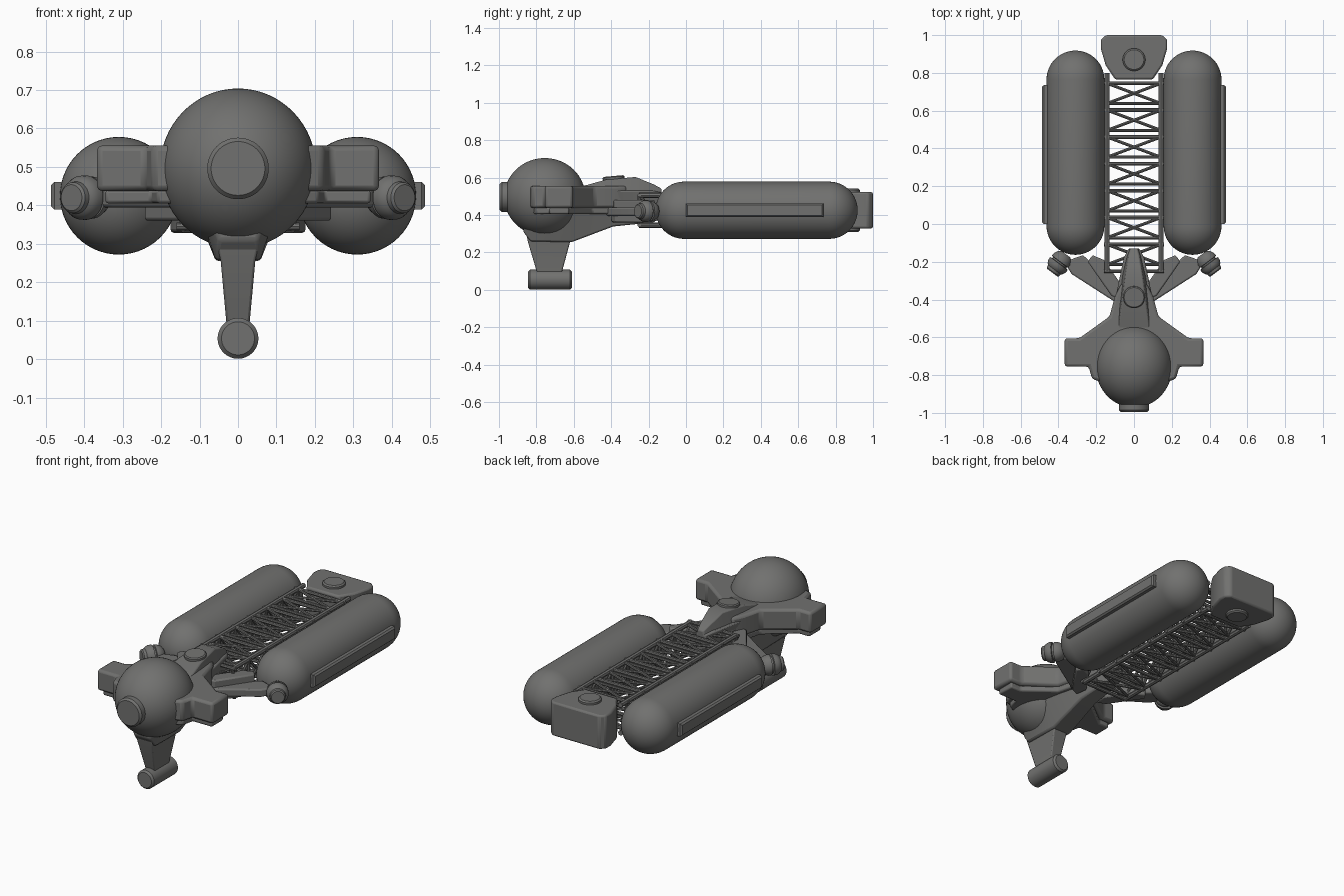
import bpy, bmesh, math
from mathutils import Vector

if "Cube" in bpy.data.objects:
    bpy.data.objects.remove(bpy.data.objects["Cube"])

grey = bpy.data.materials.new("dark grey")
grey.diffuse_color = (0.165, 0.165, 0.16, 1)
grey.use_nodes = True
grey.node_tree.nodes["Principled BSDF"].inputs["Base Color"].default_value = grey.diffuse_color


def finish(name, bm, bevel=0.0, smooth=True):
    bmesh.ops.recalc_face_normals(bm, faces=bm.faces)
    me = bpy.data.meshes.new(name)
    bm.to_mesh(me)
    bm.free()
    me.materials.append(grey)
    ob = bpy.data.objects.new(name, me)
    bpy.context.collection.objects.link(ob)
    bpy.context.view_layer.objects.active = ob
    bpy.ops.object.select_all(action='DESELECT')
    ob.select_set(True)
    if bevel:
        m = ob.modifiers.new("bevel", 'BEVEL')
        m.width, m.segments, m.limit_method = bevel, 2, 'ANGLE'
        m.angle_limit = math.radians(35)
    if smooth:
        bpy.ops.object.shade_smooth_by_angle(angle=math.radians(32))
    return ob


def loft(name, rings, bevel=0.0):
    """Skin a list of closed rings and cap the ends."""
    bm = bmesh.new()
    vs = [[bm.verts.new(p) for p in r] for r in rings]
    n = len(vs[0])
    for a, b in zip(vs, vs[1:]):
        for i in range(n):
            bm.faces.new((a[i], a[(i + 1) % n], b[(i + 1) % n], b[i]))
    bm.faces.new(vs[0])
    bm.faces.new(vs[-1])
    return finish(name, bm, bevel)


def plate(name, outline, z0, z1, bevel=0.0):
    return loft(name, [[(x, y, z) for x, y in outline] for z in (z0, z1)], bevel)


def mirrored(half):
    return half + [(-x, y) for x, y in reversed(half) if x > 0]


def revolve(name, origin, axis, profile, n=48):
    """Turn (distance, radius) points about an axis."""
    q = Vector(axis).to_track_quat('Z', 'Y')
    o = Vector(origin)
    return loft(name, [[o + q @ Vector((r * math.cos(2 * math.pi * i / n),
                                        r * math.sin(2 * math.pi * i / n), d))
                        for i in range(n)] for d, r in profile])


def rod(bm, a, b, r):
    a, b = Vector(a), Vector(b)
    q = (b - a).to_track_quat('Z', 'Y').to_matrix().to_4x4()
    q.translation = (a + b) / 2
    bmesh.ops.create_cone(bm, cap_ends=True, segments=8, radius1=r, radius2=r,
                          depth=(b - a).length, matrix=q)


# Round cabin with a nose port
bm = bmesh.new()
bmesh.ops.create_uvsphere(bm, u_segments=64, v_segments=32, radius=1)
bmesh.ops.scale(bm, vec=(0.203, 0.217, 0.208), verts=bm.verts)
bmesh.ops.translate(bm, vec=(0, -0.755, 0.496), verts=bm.verts)
finish("cabin", bm)
revolve("nose_port", (0, -0.93, 0.496), (0, -1, 0),
        [(0, 0.08), (0.055, 0.08), (0.066, 0.07)])

# Winged deck and thinner tier below it
plate("winged_deck", mirrored([(0, -0.86), (0.1, -0.86), (0.222, -0.82), (0.24, -0.755),
      (0.367, -0.755), (0.367, -0.605), (0.29, -0.605), (0.13, -0.49),
      (0.1, -0.38), (0.07, -0.32), (0, -0.30)]), 0.437, 0.556, 0.014)
plate("lower_deck", mirrored([(0, -0.85), (0.1, -0.85), (0.21, -0.80), (0.225, -0.73),
      (0.345, -0.73), (0.345, -0.625), (0.28, -0.625), (0.12, -0.50),
      (0.09, -0.38), (0, -0.32)]), 0.405, 0.44, 0.008)

# Hull below the deck, tapering to the rear
hull = [(-0.87, 0.10, 0.45, 0.05, 0.31), (-0.83, 0.12, 0.45, 0.058, 0.258),
        (-0.61, 0.14, 0.46, 0.058, 0.255), (-0.39, 0.10, 0.53, 0.05, 0.338),
        (-0.18, 0.055, 0.53, 0.04, 0.36), (-0.13, 0.03, 0.52, 0.025, 0.38)]
loft("hull", [[(-wt, y, zt), (wt, y, zt), (wb, y, zb), (-wb, y, zb)]
              for y, wt, zt, wb, zb in hull], 0.008)

# Raised spine and its round hatch
spine = [(-0.60, 0.10, 0.085, 0.545), (-0.53, 0.10, 0.08, 0.56), (-0.43, 0.095, 0.066, 0.588),
         (-0.27, 0.07, 0.045, 0.603), (-0.17, 0.047, 0.028, 0.562), (-0.13, 0.03, 0.018, 0.54)]
loft("spine", [[(-wb, y, 0.48), (wb, y, 0.48), (wt, y, z), (-wt, y, z)]
               for y, wb, wt, z in spine], 0.006)
revolve("spine_hatch", (0, -0.385, 0.57), (0, -0.09, 1),
        [(0, 0.058), (0.033, 0.058), (0.038, 0.052)])

# Landing leg and foot
loft("landing_leg", [[(-w, y0, z), (w, y0, z), (w, y1, z), (-w, y1, z)]
     for z, w, y0, y1 in [(0.07, 0.028, -0.79, -0.67), (0.255, 0.045, -0.845, -0.62),
                          (0.33, 0.06, -0.86, -0.58)]], 0.006)
revolve("landing_foot", (0, -0.845, 0.054), (0, 1, 0),
        [(0, 0.043), (0.01, 0.053), (0.225, 0.053), (0.235, 0.043)])

# Side tanks with rails, pods and support arms
R, Y0, Y1 = 0.153, -0.163, 0.918
arc = [(R * (1 - math.cos(a)), max(R * math.sin(a), 0.001))
       for a in [math.pi / 2 * i / 14 for i in range(15)]]
capsule = arc + [(Y1 - Y0 - d, r) for d, r in reversed(arc)]
for s, side in ((1, "right"), (-1, "left")):
    revolve(side + "_tank", (s * 0.31, Y0, 0.425), (0, 1, 0), capsule, 56)
    loft(side + "_tank_rail", [[(s * x, 0 + e, 0.425 - h), (s * x, 0.735 - e, 0.425 - h),
         (s * x, 0.735 - e, 0.425 + h), (s * x, e, 0.425 + h)]
         for x, h, e in [(0.45, 0.036, 0), (0.477, 0.036, 0), (0.486, 0.028, 0.008)]])
    revolve(side + "_pod", (s * 0.36, -0.16, 0.42), (s * 0.6, -0.8, 0),
            [(0, 0.028), (0.012, 0.045), (0.035, 0.055), (0.05, 0.055), (0.052, 0.046),
             (0.06, 0.046), (0.062, 0.058), (0.08, 0.057), (0.095, 0.05),
             (0.102, 0.042), (0.116, 0.040), (0.122, 0.034)], 32)
    arm = [(0.08, -0.43), (0.12, -0.40), (0.33, -0.265), (0.37, -0.20),
           (0.27, -0.165), (0.21, -0.22), (0.08, -0.33)]
    plate(side + "_arm", [(s * x, y) for x, y in arm], 0.395, 0.44, 0.008)
    brace = [(0.07, -0.40), (0.12, -0.38), (0.245, -0.20), (0.22, -0.165), (0.16, -0.19), (0.06, -0.33)]
    plate(side + "_arm_brace", [(s * x, y) for x, y in brace], 0.36, 0.48, 0.008)

# Lattice truss between the tanks
bm = bmesh.new()
X, ZB, ZT, N = 0.143, 0.345, 0.505, 7
ys = [-0.25 + i * 0.995 / N for i in range(N + 1)]
for s in (1, -1):
    for z in (ZB, ZT):
        rod(bm, (s * X, -0.25, z), (s * X, 0.80, z), 0.014)
for i, y in enumerate(ys):
    for z in (ZB, ZT):
        rod(bm, (-0.16, y, z), (0.16, y, z), 0.010)
        if i < N:
            rod(bm, (-X, y + 0.035, z), (X, y + 0.035, z), 0.008)
    for s in (1, -1):
        rod(bm, (s * X, y, ZB), (s * X, y, ZT), 0.009)
    if i < N:
        y2 = ys[i + 1]
        for s in (1, -1):
            for z in (ZB, ZT):
                rod(bm, (-s * X, y + 0.035, z), (s * X, y2, z), 0.008)
            rod(bm, (s * X, y, ZB), (s * X, y2, ZT), 0.008)
            rod(bm, (s * X, y, ZT), (s * X, y2, ZB), 0.008)
            rod(bm, (-s * X, y, ZB), (s * X, y, ZT), 0.007)
finish("truss", bm)

# Rear block with round caps on both faces
plate("rear_block", mirrored([(0, 0.765), (0.1, 0.765), (0.15, 0.84), (0.176, 0.93),
      (0.176, 0.975), (0.15, 1.0), (0, 1.0)]), 0.328, 0.522, 0.01)
for d, name in ((1, "rear_cap_top"), (-1, "rear_cap_bottom")):
    revolve(name, (0, 0.87, 0.425), (0, 0, d), [(0, 0.06), (0.108, 0.06), (0.115, 0.052)])
